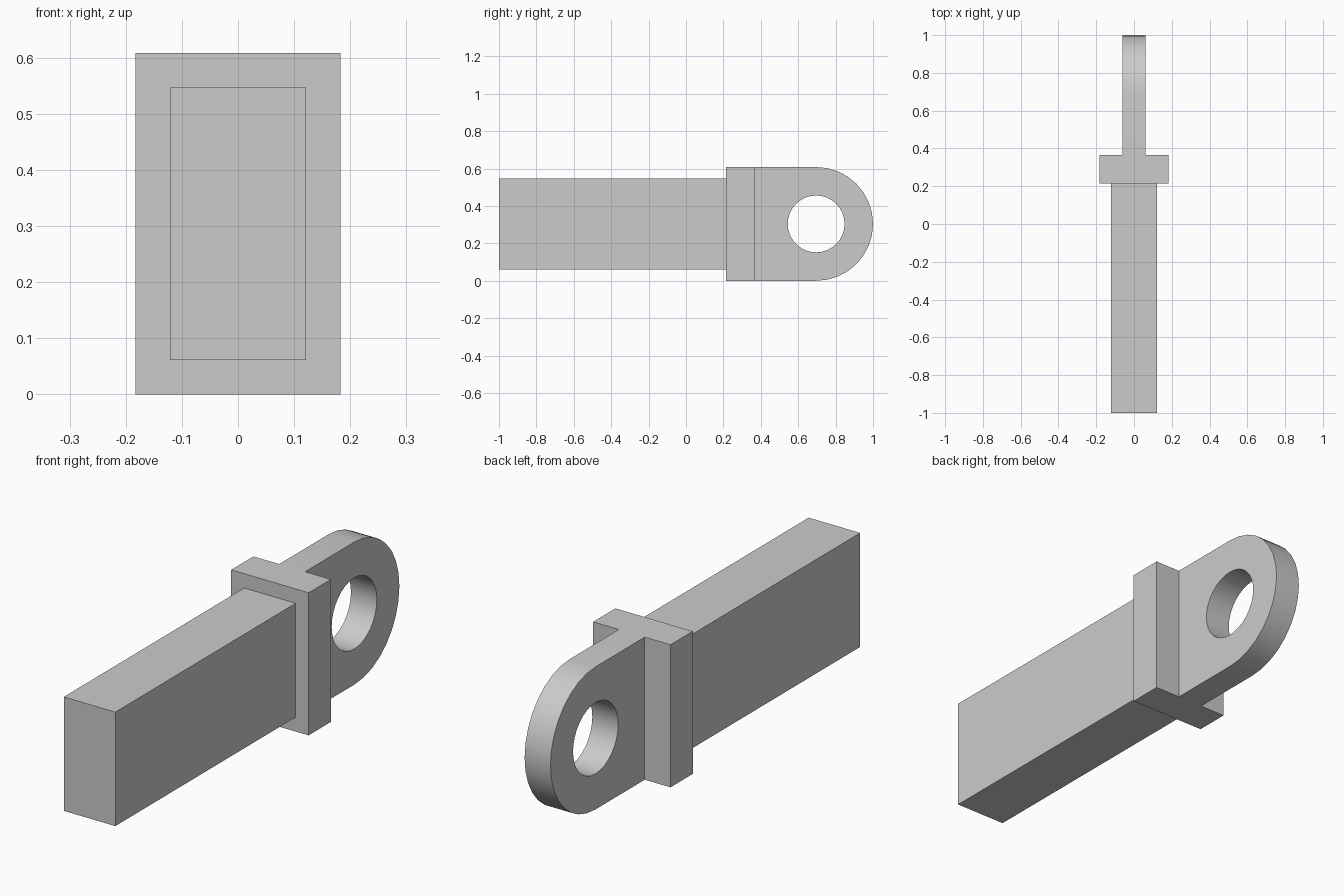
import bpy
import bmesh
from math import cos, sin, pi, radians

cube = bpy.data.objects.get("Cube")
if cube:
    bpy.data.objects.remove(cube, do_unlink=True)

HEIGHT = 0.608
MID = HEIGHT / 2
COLLAR_FRONT, COLLAR_BACK = 0.215, 0.365
EYE_Y = 1 - MID

# Single plain grey
GREY = (0.6, 0.6, 0.6, 1)
grey = bpy.data.materials.new("plain_grey")
grey.use_nodes = True
grey.diffuse_color = GREY
grey.node_tree.nodes["Principled BSDF"].inputs["Base Color"].default_value = GREY


def finish(name, bm):
    bmesh.ops.recalc_face_normals(bm, faces=bm.faces)
    mesh = bpy.data.meshes.new(name)
    bm.to_mesh(mesh)
    bm.free()
    mesh.materials.append(grey)
    obj = bpy.data.objects.new(name, mesh)
    bpy.context.collection.objects.link(obj)
    return obj


def block(name, width, y0, y1, height):
    """Box centred on x = 0 and on the mid height."""
    bm = bmesh.new()
    bmesh.ops.create_cube(bm, size=1)
    bmesh.ops.scale(bm, vec=(width, y1 - y0, height), verts=bm.verts)
    bmesh.ops.translate(bm, vec=(0, (y0 + y1) / 2, MID), verts=bm.verts)
    return finish(name, bm)


def arc(radius, start, end, steps):
    angles = [start + (end - start) * i / steps for i in range(steps + 1)]
    return [(EYE_Y + radius * cos(a), MID + radius * sin(a)) for a in angles]


# Shank and collar
block("shank", 0.243, -1, COLLAR_FRONT, 0.486)
block("collar", 0.365, COLLAR_FRONT, COLLAR_BACK, HEIGHT)

# Eye lug: rounded outline with a round hole, filled and extruded across x
THICK = 0.122
outline = [(COLLAR_BACK, HEIGHT), (COLLAR_BACK, 0)] + arc(MID, -pi / 2, pi / 2, 16)
hole = arc(MID / 2, 0, 2 * pi, 32)[:-1]
bm = bmesh.new()
edges = []
for loop in (outline, hole):
    verts = [bm.verts.new((-THICK / 2, y, z)) for y, z in loop]
    edges += [bm.edges.new((v, verts[i - 1])) for i, v in enumerate(verts)]
bmesh.ops.triangle_fill(bm, edges=edges, use_beauty=True)
side = bmesh.ops.extrude_face_region(bm, geom=bm.faces[:], use_keep_orig=True)
moved = [g for g in side["geom"] if isinstance(g, bmesh.types.BMVert)]
bmesh.ops.translate(bm, vec=(THICK, 0, 0), verts=moved)
lug = finish("eye_lug", bm)

# Smooth the round surfaces only
bpy.ops.object.select_all(action="DESELECT")
lug.select_set(True)
bpy.context.view_layer.objects.active = lug
bpy.ops.object.shade_smooth_by_angle(angle=radians(30))
